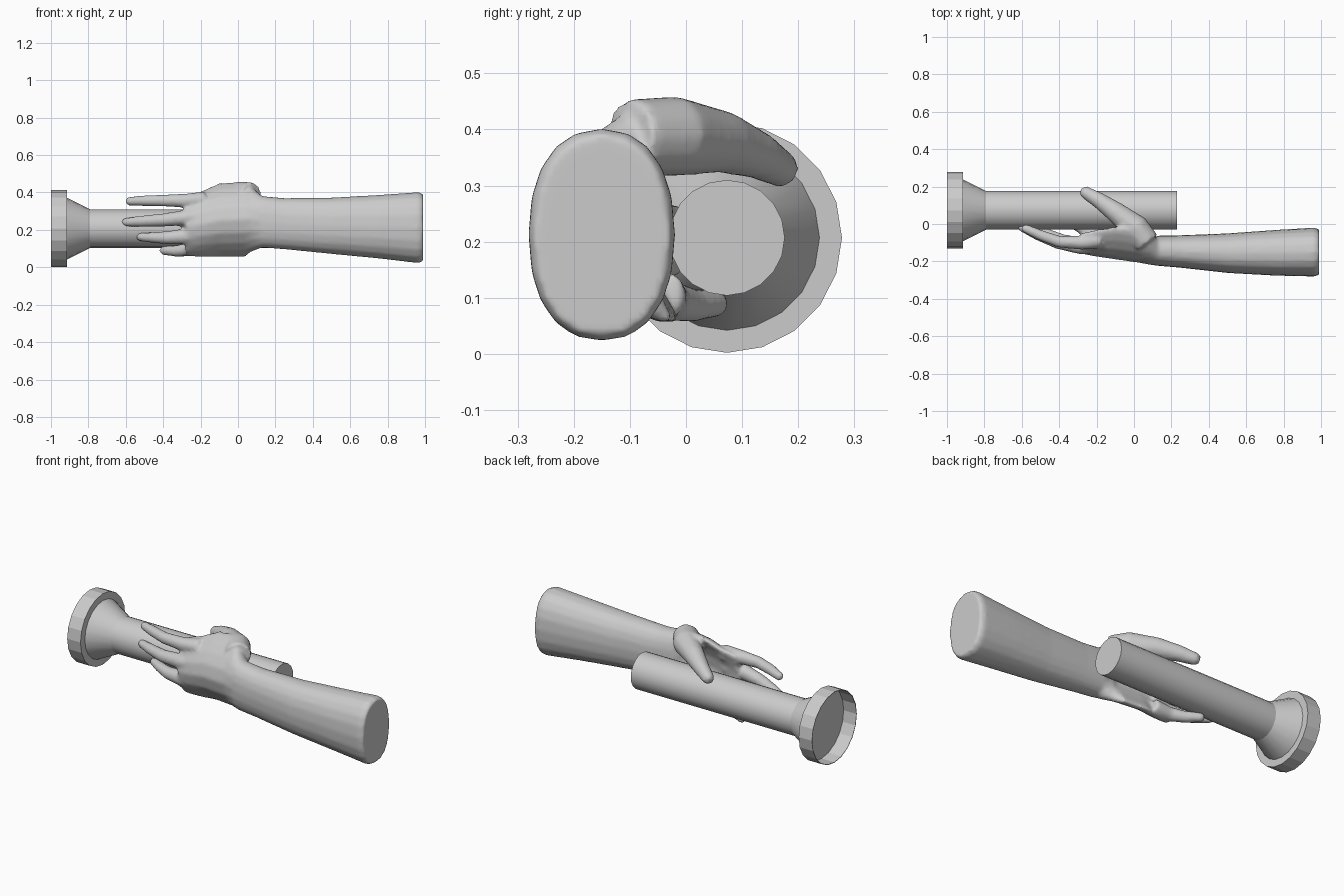
import bpy, bmesh, math
from mathutils import Vector

if "Cube" in bpy.data.objects:
    bpy.data.objects.remove(bpy.data.objects["Cube"])

AXIS_Y, AXIS_Z = 0.073, 0.207      # torch axis, running along x


def finish(bm, name, angle):
    bmesh.ops.recalc_face_normals(bm, faces=bm.faces)
    me = bpy.data.meshes.new(name)
    bm.to_mesh(me)
    bm.free()
    ob = bpy.data.objects.new(name, me)
    bpy.context.collection.objects.link(ob)
    bpy.ops.object.select_all(action='DESELECT')
    ob.select_set(True)
    bpy.context.view_layer.objects.active = ob
    bpy.ops.object.shade_smooth_by_angle(angle=math.radians(angle))
    return ob


def loft(bm, rings, caps=(True, True)):
    loops = [[bm.verts.new(p) for p in r] for r in rings]
    for a, b in zip(loops, loops[1:]):
        for i in range(len(a)):
            j = (i + 1) % len(a)
            bm.faces.new((a[i], a[j], b[j], b[i]))
    if caps[0]:
        bm.faces.new(loops[0][::-1])
    if caps[1]:
        bm.faces.new(loops[-1])


def turned(name, profile, angle, caps):
    bm = bmesh.new()
    loft(bm, [[(x, AXIS_Y + r * math.sin(k * math.tau / 20),
                AXIS_Z + r * math.cos(k * math.tau / 20)) for k in range(20)]
              for x, r in profile], caps)
    return finish(bm, name, angle)


# Torch: handle with flared neck, and open lens ring
turned("torch_handle", [(0.23, 0.103), (-0.79, 0.103), (-0.915, 0.165)], 25, (True, False))
turned("torch_lens_ring", [(-0.915, 0.205), (-1.0, 0.205), (-1.0, 0.202), (-0.918, 0.202)],
       10, (True, True))

hand = bmesh.new()


# Cross-section of arm and palm, bowed round the torch by bend
def section(x, cy, cz, hy, hz, bend):
    ring = []
    for k in range(20):
        a = k * math.tau / 20
        c, s = math.cos(a), math.sin(a)
        u = math.copysign(abs(c) ** 0.88, c)
        v = math.copysign(abs(s) ** 0.88, s)
        ring.append((x, cy + hy * u + bend * v * v, cz + hz * v))
    return ring


loft(hand, [section(*s) for s in (
    (0.99, -0.15, 0.212, 0.122, 0.18, 0),
    (0.965, -0.15, 0.212, 0.131, 0.19, 0),
    (0.75, -0.154, 0.217, 0.122, 0.17, 0),
    (0.50, -0.156, 0.222, 0.106, 0.151, 0),
    (0.25, -0.147, 0.233, 0.087, 0.137, 0),
    (0.13, -0.143, 0.243, 0.081, 0.138, 0),
    (0.07, -0.150, 0.257, 0.066, 0.175, 0.06),
    (0.04, -0.155, 0.257, 0.055, 0.202, 0.12),
    (-0.10, -0.140, 0.252, 0.050, 0.198, 0.12),
    (-0.20, -0.128, 0.230, 0.047, 0.176, 0.09),
    (-0.28, -0.118, 0.222, 0.042, 0.160, 0.06))])


# Tapered finger tube from (x, y, z, radius) joints
def finger(bm, joints):
    pts = [Vector(j[:3]) for j in joints]
    rad = [j[3] for j in joints]
    tip = (pts[-1] - pts[-2]).normalized()
    pts.append(pts[-1] + tip * rad[-1] * 0.6)
    rad.append(rad[-1] * 0.6)
    rings = []
    for i, p in enumerate(pts):
        t = (pts[min(i + 1, len(pts) - 1)] - pts[max(i - 1, 0)]).normalized()
        u = t.cross(Vector((0, 0, 1))).normalized()
        w = u.cross(t)
        rings.append([p + rad[i] * (u * math.cos(k * math.tau / 12) + w * math.sin(k * math.tau / 12))
                      for k in range(12)])
    loft(bm, rings)


for joints in (
    # thumb
    ((0.07, -0.10, 0.385, 0.070), (0.01, -0.02, 0.388, 0.072), (-0.10, 0.065, 0.378, 0.056),
     (-0.19, 0.128, 0.354, 0.043), (-0.265, 0.172, 0.328, 0.033)),
    # index, middle, ring and little finger
    ((-0.18, -0.085, 0.36, 0.046), (-0.28, -0.10, 0.356, 0.038), (-0.40, -0.095, 0.357, 0.032),
     (-0.50, -0.06, 0.356, 0.029), (-0.585, -0.022, 0.353, 0.024)),
    ((-0.18, -0.115, 0.275, 0.046), (-0.28, -0.122, 0.265, 0.042), (-0.41, -0.098, 0.252, 0.035),
     (-0.52, -0.055, 0.246, 0.030), (-0.605, -0.015, 0.241, 0.023)),
    ((-0.18, -0.10, 0.18, 0.048), (-0.28, -0.112, 0.165, 0.043), (-0.38, -0.09, 0.158, 0.035),
     (-0.46, -0.055, 0.159, 0.029), (-0.525, -0.02, 0.162, 0.023)),
    ((-0.16, -0.045, 0.105, 0.046), (-0.26, -0.03, 0.095, 0.037), (-0.33, 0.01, 0.087, 0.031),
     (-0.40, 0.055, 0.090, 0.025)),
):
    finger(hand, joints)

# Fuse arm, palm and fingers into one skin
arm = finish(hand, "hand_and_forearm", 40)
fuse = arm.modifiers.new("fuse", 'REMESH')
fuse.mode = 'VOXEL'
fuse.voxel_size = 0.01
fuse.use_smooth_shade = True
soft = arm.modifiers.new("soften", 'SMOOTH')
soft.factor = 0.5
soft.iterations = 5
